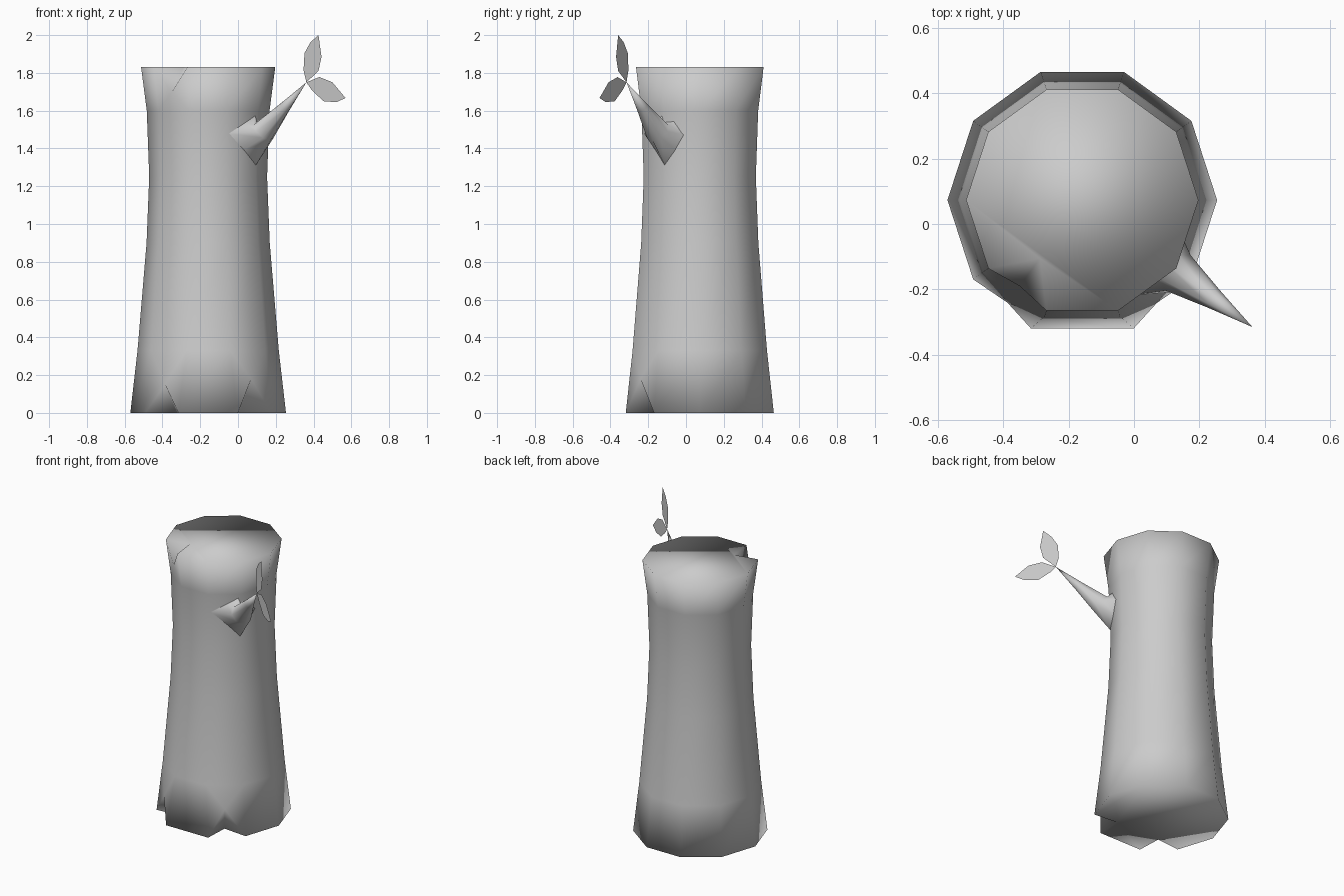
import bpy, bmesh, math
from mathutils import Vector

if "Cube" in bpy.data.objects:
    bpy.data.objects.remove(bpy.data.objects["Cube"])

bark = bpy.data.materials.new("grey")
bark.diffuse_color = (0.6, 0.6, 0.6, 1)
bark.use_nodes = True
bark.node_tree.nodes["Principled BSDF"].inputs["Base Color"].default_value = bark.diffuse_color


def finish(bm, name, recalc=True):
    if recalc:
        bmesh.ops.recalc_face_normals(bm, faces=bm.faces)
    for f in bm.faces:
        f.smooth = True
    mesh = bpy.data.meshes.new(name)
    bm.to_mesh(mesh)
    bm.free()
    mesh.materials.append(bark)
    ob = bpy.data.objects.new(name, mesh)
    bpy.context.collection.objects.link(ob)
    return ob


# --- Trunk: ten-sided rings with V-shaped splits at the foot and rim ---
CX, CY, N = -0.158, 0.073, 10


def polar(r, deg, z):
    a = math.radians(deg)
    return Vector((CX + r * math.cos(a), CY + r * math.sin(a), z))


profile = [(0.412, 0), (0.374, 0.33), (0.326, 0.9),
           (0.312, 1.25), (0.325, 1.6), (0.355, 1.83)]
bm = bmesh.new()
rings = [[bm.verts.new(polar(r, 36 * i, z)) for i in range(N)] for r, z in profile]
rings[0][7].co.x -= 0.03   # front root tips lean towards the splits
rings[0][8].co.x += 0.03

# (band, sector): (rim ring, next ring, apex radius, apex height, inner radius)
last = len(profile) - 1
splits = {(0, 6): (0, 1, 0.388, 0.15, 0.28),
          (0, 8): (0, 1, 0.388, 0.18, 0.28),
          (last - 1, 6): (last, last - 1, 0.325, 1.70, 0.22)}
loops = {0: {}, last: {}}
for b in range(last):
    for i in range(N):
        j = (i + 1) % N
        if (b, i) not in splits:
            bm.faces.new((rings[b][i], rings[b][j], rings[b + 1][j], rings[b + 1][i]))
            continue
        rim, nxt, ra, za, ri = splits[(b, i)]
        deg = 36 * i + 18
        apex = bm.verts.new(polar(ra, deg, za))
        inner = bm.verts.new(polar(ri, deg, profile[rim][1]))
        loops[rim][i] = inner
        p, q, c, d = rings[rim][i], rings[rim][j], rings[nxt][i], rings[nxt][j]
        for tri in ((p, inner, apex), (inner, q, apex), (p, apex, c),
                    (apex, q, d), (c, apex, d)):
            bm.faces.new(tri)

# Flat caps following the split outlines
for k in (0, last):
    outline = []
    for i in range(N):
        outline.append(rings[k][i])
        if i in loops[k]:
            outline.append(loops[k][i])
    bm.faces.new(outline)
finish(bm, "trunk")

# --- Branch: flared foot on the trunk, tapering to a point ---
tip = Vector((0.362, -0.315, 1.75))
start = Vector((0.135, -0.15, 1.49))
axis = (tip - start).normalized()
out = Vector((0.809, -0.588, 0))
side = Vector((0.588, 0.809, 0))
up = axis.cross(side).normalized()
if up.z < 0:
    up = -up

bm = bmesh.new()
foot = []
center = Vector((0.094, -0.112, 1.47))
for s, h in ((0.11, 0), (0.06, 0.08), (0, 0.12), (-0.08, 0.07),
             (-0.18, 0.01), (-0.08, -0.08), (0, -0.16), (0.06, -0.08)):
    foot.append(bm.verts.new(center + side * s + Vector((0, 0, h)) - out * abs(s) * 0.325))
levels = [foot]
for t, r in ((0.0, 0.066), (0.5, 0.031)):
    c = start.lerp(tip, t)
    levels.append([bm.verts.new(c + r * (side * math.cos(k * math.pi / 4)
                                         + up * math.sin(k * math.pi / 4)))
                   for k in range(8)])
end = bm.verts.new(tip)
for lo, hi in zip(levels, levels[1:]):
    for k in range(8):
        m = (k + 1) % 8
        bm.faces.new((lo[k], lo[m], hi[m], hi[k]))
for k in range(8):
    bm.faces.new((levels[-1][k], levels[-1][(k + 1) % 8], end))
# Orient the open shell outwards
bm.normal_update()
f = bm.faces[8] if hasattr(bm.faces, "ensure_lookup_table") and not bm.faces.ensure_lookup_table() else None
if f and f.normal.dot(f.calc_center_median() - start.lerp(tip, 0.25)) < 0:
    bmesh.ops.reverse_faces(bm, faces=bm.faces)
finish(bm, "branch", recalc=False)

# --- Leaves: flat blades standing in the upright plane of the branch ---
leaves = {
    "upper_leaf": [(0.362, 1.75), (0.426, 1.81), (0.442, 1.885), (0.426, 2.0),
                   (0.384, 1.963), (0.352, 1.905), (0.347, 1.815)],
    "lower_leaf": [(0.362, 1.75), (0.39, 1.71), (0.452, 1.65), (0.521, 1.645),
                   (0.569, 1.667), (0.50, 1.75), (0.431, 1.778)],
}
for name, pts in leaves.items():
    bm = bmesh.new()
    bm.faces.new([bm.verts.new((x, -0.315 - 0.69 * (x - 0.362), z)) for x, z in pts])
    finish(bm, name, recalc=False)
